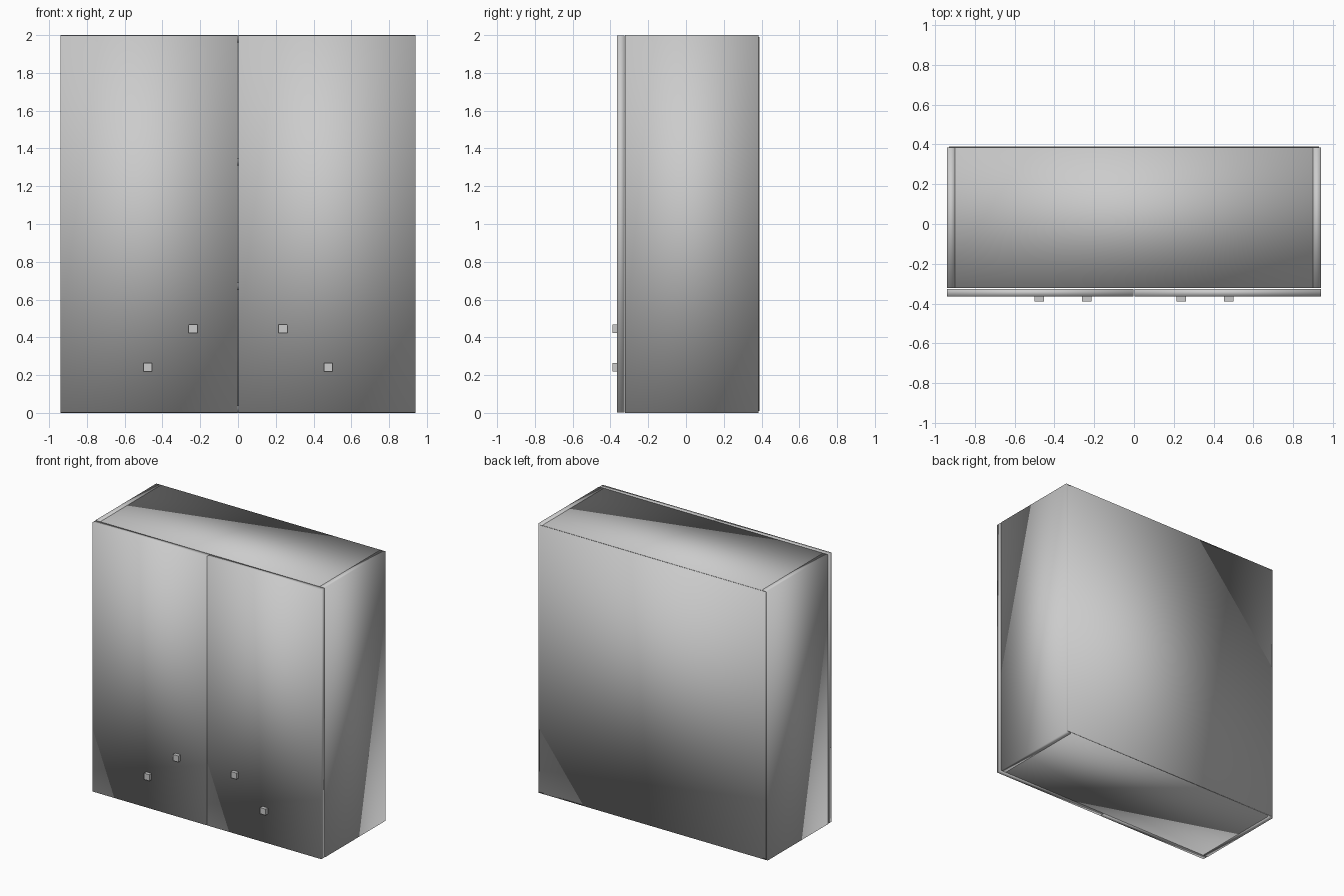
import bpy
import bmesh

cube = bpy.data.objects.get("Cube")
if cube:
    bpy.data.objects.remove(cube, do_unlink=True)

grey = bpy.data.materials.new("light_grey")
grey.use_nodes = True
colour = (0.6, 0.6, 0.6, 1)
grey.diffuse_color = colour
grey.node_tree.nodes["Principled BSDF"].inputs["Base Color"].default_value = colour


def box(name, low, high, smooth=True):
    """Box spanning two opposite corners."""
    bm = bmesh.new()
    bmesh.ops.create_cube(bm, size=1)
    for v in bm.verts:
        for i in range(3):
            v.co[i] = low[i] if v.co[i] < 0 else high[i]
    for f in bm.faces:
        f.smooth = smooth
    mesh = bpy.data.meshes.new(name)
    bm.to_mesh(mesh)
    bm.free()
    mesh.materials.append(grey)
    obj = bpy.data.objects.new(name, mesh)
    bpy.context.collection.objects.link(obj)
    return obj


HALF_W, HEIGHT, BOARD = 0.94, 2.0, 0.04
FRONT, BACK = -0.322, 0.385
DOOR_FRONT = -0.365
inner = HALF_W - BOARD

# Side walls, doors and knobs, mirrored left and right
for side, s in (("left", 1), ("right", -1)):
    def pair(name, x0, x1, y0, y1, z0, z1, smooth=True):
        xs = sorted((s * x0, s * x1))
        box(f"{side}_{name}", (xs[0], y0, z0), (xs[1], y1, z1), smooth)

    pair("side_wall", inner, HALF_W, FRONT, BACK, 0, HEIGHT)
    pair("door", 0.002, HALF_W, DOOR_FRONT, FRONT - 0.004, 0.002, HEIGHT - 0.002)
    for label, x, z in (("upper_knob", 0.238, 0.445), ("lower_knob", 0.477, 0.242)):
        r = 0.023
        pair(label, x - r, x + r, -0.39, DOOR_FRONT, z - r, z + r, False)

# Top, bottom and inner shelves between the side walls
for name, z in (("bottom_panel", 0), ("lower_shelf", 0.65),
                ("upper_shelf", 1.31), ("top_panel", HEIGHT - BOARD)):
    box(name, (-inner, FRONT, z), (inner, BACK, z + BOARD))

# Thin back panel
box("back_panel", (-0.93, BACK, 0.01), (0.93, 0.39, HEIGHT - 0.01))
